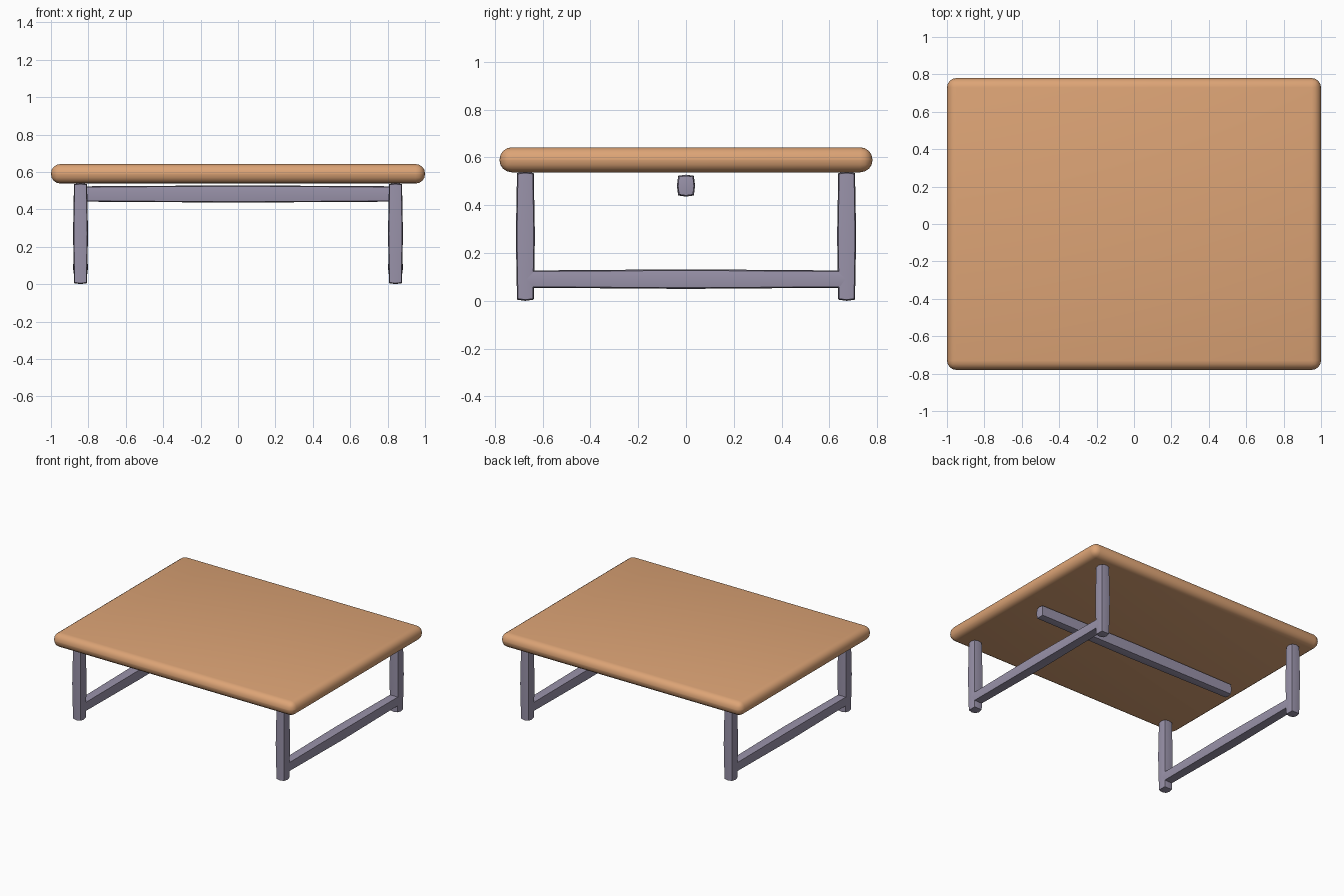
import bpy, bmesh, math
from mathutils import Vector

if "Cube" in bpy.data.objects:
    bpy.data.objects.remove(bpy.data.objects["Cube"])


def material(name, rgb):
    m = bpy.data.materials.new(name)
    m.diffuse_color = (*rgb, 1)
    m.use_nodes = True
    m.node_tree.nodes["Principled BSDF"].inputs["Base Color"].default_value = m.diffuse_color
    return m


wood = material("warm wood", (0.72, 0.37, 0.18))
metal = material("lilac grey", (0.32, 0.29, 0.40))


def finish(bm, name, mat):
    bmesh.ops.recalc_face_normals(bm, faces=bm.faces)
    mesh = bpy.data.meshes.new(name)
    bm.to_mesh(mesh)
    bm.free()
    mesh.materials.append(mat)
    ob = bpy.data.objects.new(name, mesh)
    bpy.context.collection.objects.link(ob)
    bpy.ops.object.select_all(action='DESELECT')
    ob.select_set(True)
    bpy.context.view_layer.objects.active = ob
    bpy.ops.object.shade_smooth_by_angle(angle=math.radians(35))
    return ob


def bar(name, centre, half):
    """Slightly swollen bar: a cube split once, edges and corners pulled in."""
    bm = bmesh.new()
    bmesh.ops.create_cube(bm, size=2)
    bmesh.ops.subdivide_edges(bm, edges=bm.edges[:], cuts=1, use_grid_fill=True)
    pull = {1: 0.0, 2: 0.005, 3: 0.009}
    for v in bm.verts:
        p = [round(c) for c in v.co]
        inset = pull[sum(abs(c) for c in p)]
        v.co = Vector(centre) + Vector([c * (h - inset) for c, h in zip(p, half)])
    return finish(bm, name, metal)


# Table top with fully rounded rim
bm = bmesh.new()
bmesh.ops.create_cube(bm, size=1)
for v in bm.verts:
    v.co = Vector((v.co.x * 2, v.co.y * 1.56, v.co.z * 0.104 + 0.59))
bmesh.ops.bevel(bm, geom=bm.edges[:], offset=0.05, segments=4, profile=0.5,
                affect='EDGES', clamp_overlap=False)
finish(bm, "table_top", wood)

# Legs and the low rail joining each side pair
for sx, side in ((-1, "left"), (1, "right")):
    for sy, end in ((-1, "front"), (1, "back")):
        bar(f"{end}_{side}_leg", (sx * 0.842, sy * 0.672, 0.27), (0.04, 0.04, 0.27))
    bar(f"{side}_low_rail", (sx * 0.842, 0, 0.091), (0.041, 0.672, 0.041))

# Long stretcher under the top
bar("centre_stretcher", (0, 0, 0.482), (0.842, 0.038, 0.046))
